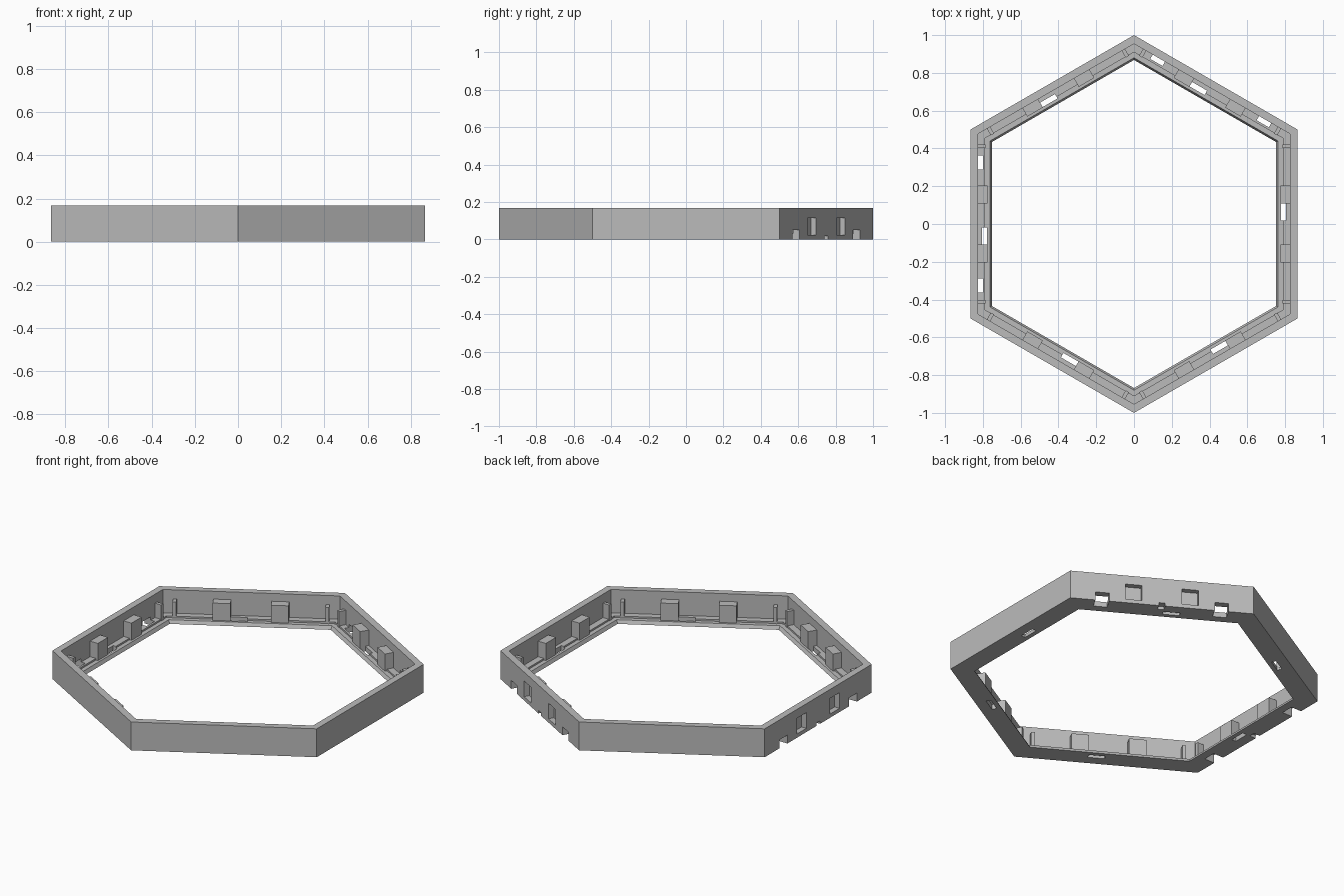
import bpy, bmesh, math
from mathutils import Matrix, Vector

cube = bpy.data.objects.get("Cube")
if cube:
    bpy.data.objects.remove(cube)

grey = bpy.data.materials.new("plain grey")
grey.use_nodes = True
colour = (0.5, 0.5, 0.5, 1)
grey.diffuse_color = colour
grey.node_tree.nodes["Principled BSDF"].inputs["Base Color"].default_value = colour

HEIGHT = 0.168


def make_object(name, bm):
    bmesh.ops.recalc_face_normals(bm, faces=bm.faces)
    mesh = bpy.data.meshes.new(name)
    bm.to_mesh(mesh)
    bm.free()
    mesh.materials.append(grey)
    obj = bpy.data.objects.new(name, mesh)
    bpy.context.collection.objects.link(obj)
    return obj


def add_box(bm, side, r, t, z):
    """Box on one side of the hexagon; r is outward, t along the side, z up."""
    spans = (r, t, z)
    centre = Vector([(a + b) / 2 for a, b in spans])
    size = [b - a for a, b in spans]
    turn = Matrix.Rotation(math.radians(60 * side), 4, 'Z')
    bmesh.ops.create_cube(bm, size=1, matrix=turn @ Matrix.Translation(centre)
                          @ Matrix.Diagonal((*size, 1)))


def around(middle, width):
    return (middle - width / 2, middle + width / 2)


# Frame: stepped section swept round a hexagon
profile = [(0.866, 0), (0.866, HEIGHT), (0.826, HEIGHT), (0.826, 0.03),
           (0.788, 0.03), (0.788, 0.02), (0.762, 0.02), (0.752, 0)]
bm = bmesh.new()
rings = []
for corner in range(6):
    angle = math.radians(30 + 60 * corner)
    rings.append([bm.verts.new((r / math.cos(math.pi / 6) * math.cos(angle),
                                r / math.cos(math.pi / 6) * math.sin(angle), z))
                  for r, z in profile])
for i in range(6):
    a, b = rings[i], rings[(i + 1) % 6]
    for j in range(len(profile)):
        k = (j + 1) % len(profile)
        bm.faces.new((a[j], b[j], b[k], a[k]))
frame = make_object("hexagonal_frame", bm)

# Openings: floor slots on all sides, sockets and notches on two sides
bm = bmesh.new()
for side in range(6):
    add_box(bm, side, (0.778, 0.805), (0.018, 0.11), (-0.1, 0.1))
for side in (1, 3):
    add_box(bm, side, (0.826, 0.9), around(0, 0.035), (-0.1, 0.018))
    for sign in (-1, 1):
        add_box(bm, side, (0.834, 0.9), around(sign * 0.155, 0.09), (0.022, 0.115))
        add_box(bm, side, (0.8, 0.9), around(sign * 0.325, 0.075), (-0.1, 0.05))
cutter = make_object("opening_cutter", bm)
cutter.hide_render = True

cut = frame.modifiers.new("openings", 'BOOLEAN')
cut.operation = 'DIFFERENCE'
cut.solver = 'EXACT'
cut.object = cutter
bpy.context.view_layer.objects.active = frame
bpy.ops.object.modifier_apply(modifier=cut.name)
bpy.data.objects.remove(cutter)

# Upright tabs and slim end ribs inside each side
tabs, ribs = bmesh.new(), bmesh.new()
for side in range(6):
    for sign in (-1, 1):
        add_box(tabs, side, (0.775, 0.828), around(sign * 0.157, 0.095), (0.012, 0.122))
        add_box(ribs, side, (0.785, 0.828), around(sign * 0.412, 0.02), (0.015, 0.115))
make_object("inner_tabs", tabs)
make_object("end_ribs", ribs)
